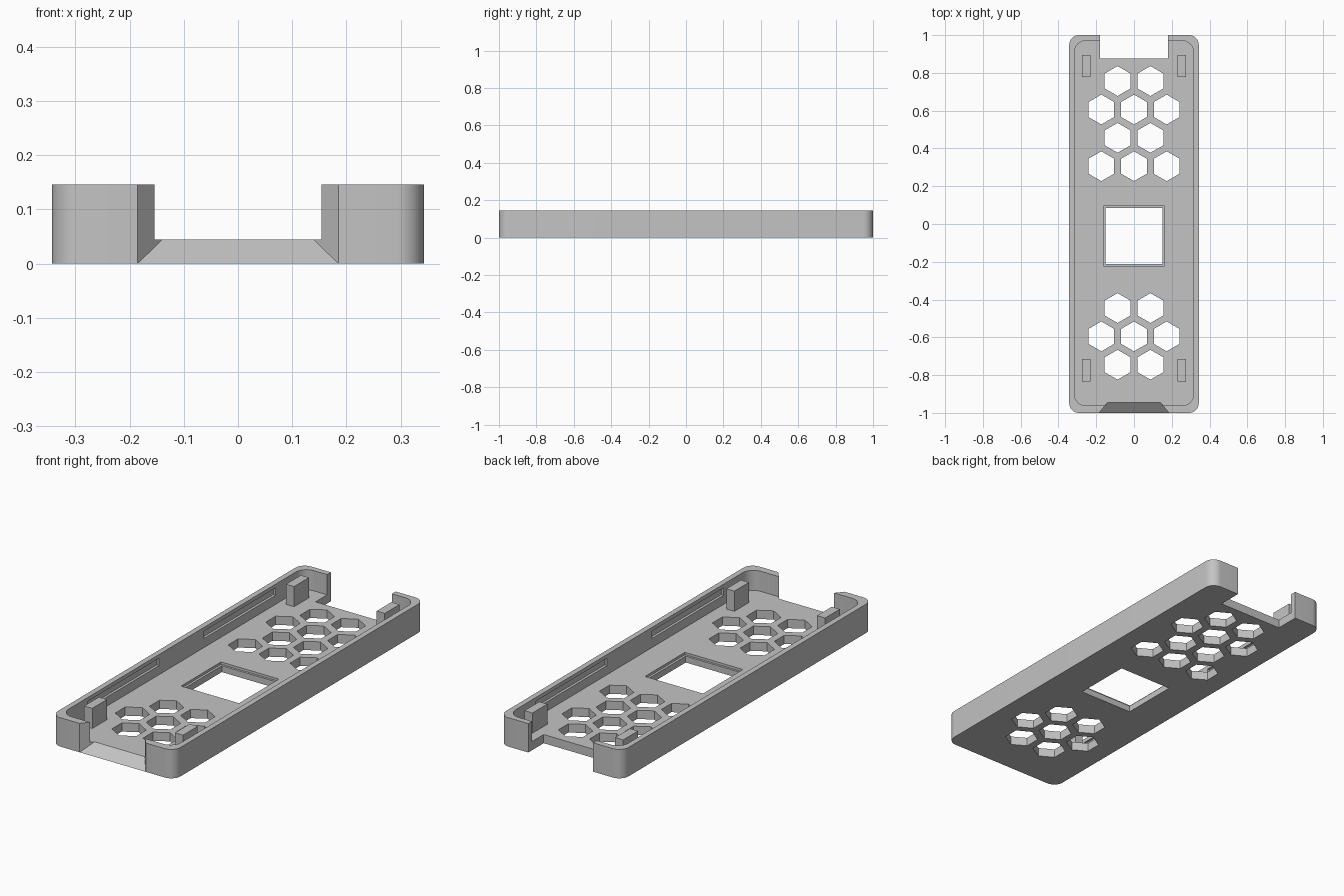
import bpy, bmesh, math

if "Cube" in bpy.data.objects:
    bpy.data.objects.remove(bpy.data.objects["Cube"])

H, FLOOR = 0.146, 0.044          # overall height, floor thickness

grey = bpy.data.materials.new("grey plastic")
grey.diffuse_color = (0.55, 0.55, 0.55, 1)
grey.use_nodes = True
grey.node_tree.nodes["Principled BSDF"].inputs["Base Color"].default_value = grey.diffuse_color


def loft(name, lower, upper):
    """Solid between two matching loops of 3D points."""
    bm = bmesh.new()
    a = [bm.verts.new(p) for p in lower]
    b = [bm.verts.new(p) for p in upper]
    n = len(a)
    bm.faces.new(a)
    bm.faces.new(b)
    for i in range(n):
        j = (i + 1) % n
        bm.faces.new((a[i], a[j], b[j], b[i]))
    bmesh.ops.recalc_face_normals(bm, faces=bm.faces[:])
    me = bpy.data.meshes.new(name)
    bm.to_mesh(me)
    bm.free()
    me.materials.append(grey)
    ob = bpy.data.objects.new(name, me)
    bpy.context.collection.objects.link(ob)
    return ob


def prism(name, pts, z0, z1):
    return loft(name, [(x, y, z0) for x, y in pts], [(x, y, z1) for x, y in pts])


def rect(x0, x1, y0, y1):
    return [(x0, y0), (x1, y0), (x1, y1), (x0, y1)]


def rounded(x0, x1, y0, y1, r, seg=10):
    pts = []
    corners = [(x1 - r, y1 - r), (x0 + r, y1 - r), (x0 + r, y0 + r), (x1 - r, y0 + r)]
    for k, (cx, cy) in enumerate(corners):
        for i in range(seg + 1):
            a = math.pi / 2 * (k + i / seg)
            pts.append((cx + r * math.cos(a), cy + r * math.sin(a)))
    return pts


def hexagon(cx, cy, r=0.079):
    return [(cx + r * math.sin(i * math.pi / 3), cy + r * math.cos(i * math.pi / 3))
            for i in range(6)]


# Outer tray block
tray = prism("tray", rounded(-0.343, 0.343, -1, 1, 0.052), 0, H)

# Tray cavity
cutters = [prism("cavity", rounded(-0.315, 0.315, -0.962, 0.97, 0.06), FLOOR, 0.3)]

# Square window with a shallow recessed rim on the floor
cutters.append(prism("window", rect(-0.15, 0.15, -0.212, 0.085), -0.1, 0.1))
cutters.append(prism("window_rim", rect(-0.162, 0.162, -0.223, 0.096), FLOOR - 0.012, 0.1))

# Honeycomb vents
pair, triple = (-0.087, 0.087), (-0.173, 0, 0.173)
rows = [(0.757, pair), (0.606, triple), (0.456, pair), (0.306, triple),
        (-0.445, pair), (-0.595, triple), (-0.745, pair)]
for y, xs in rows:
    for x in xs:
        cutters.append(prism("vent", hexagon(x, y), -0.1, 0.1))

# Back opening through wall and floor
cutters.append(prism("back_opening", rect(-0.181, 0.181, 0.877, 1.1), -0.1, 0.3))


# Flared front opening with a ramp up to the floor
def front_section(y, x, z):
    return [(-x, y, z), (x, y, z), (x, y, 0.3), (-x, y, 0.3)]


cutters.append(loft("front_opening", front_section(-1.011, 0.194, -0.0088),
                    front_section(-0.945, 0.14, FLOOR)))

# Snap grooves inside the long walls
for s in (-1, 1):
    for y0, y1 in ((-0.75, -0.18), (0.18, 0.75)):
        x0, x1 = sorted((s * 0.30, s * 0.328))
        cutters.append(prism("groove", rect(x0, x1, y0, y1), 0.09, 0.127))

bpy.context.view_layer.objects.active = tray
for c in cutters:
    c.hide_render = True
    m = tray.modifiers.new("cut", 'BOOLEAN')
    m.operation = 'DIFFERENCE'
    m.solver = 'EXACT'
    m.object = c
    bpy.ops.object.modifier_apply(modifier=m.name)
    bpy.data.objects.remove(c)

# Smooth rounded corners, sharp edges elsewhere
bpy.ops.object.select_all(action='DESELECT')
tray.select_set(True)
bpy.ops.object.shade_smooth_by_angle(angle=math.radians(25))

# Support posts near the corners
for s in (-1, 1):
    for y0, y1 in ((-0.833, -0.716), (0.777, 0.895)):
        x0, x1 = sorted((s * 0.231, s * 0.276))
        prism("support_post", rect(x0, x1, y0, y1), FLOOR - 0.005, H)
